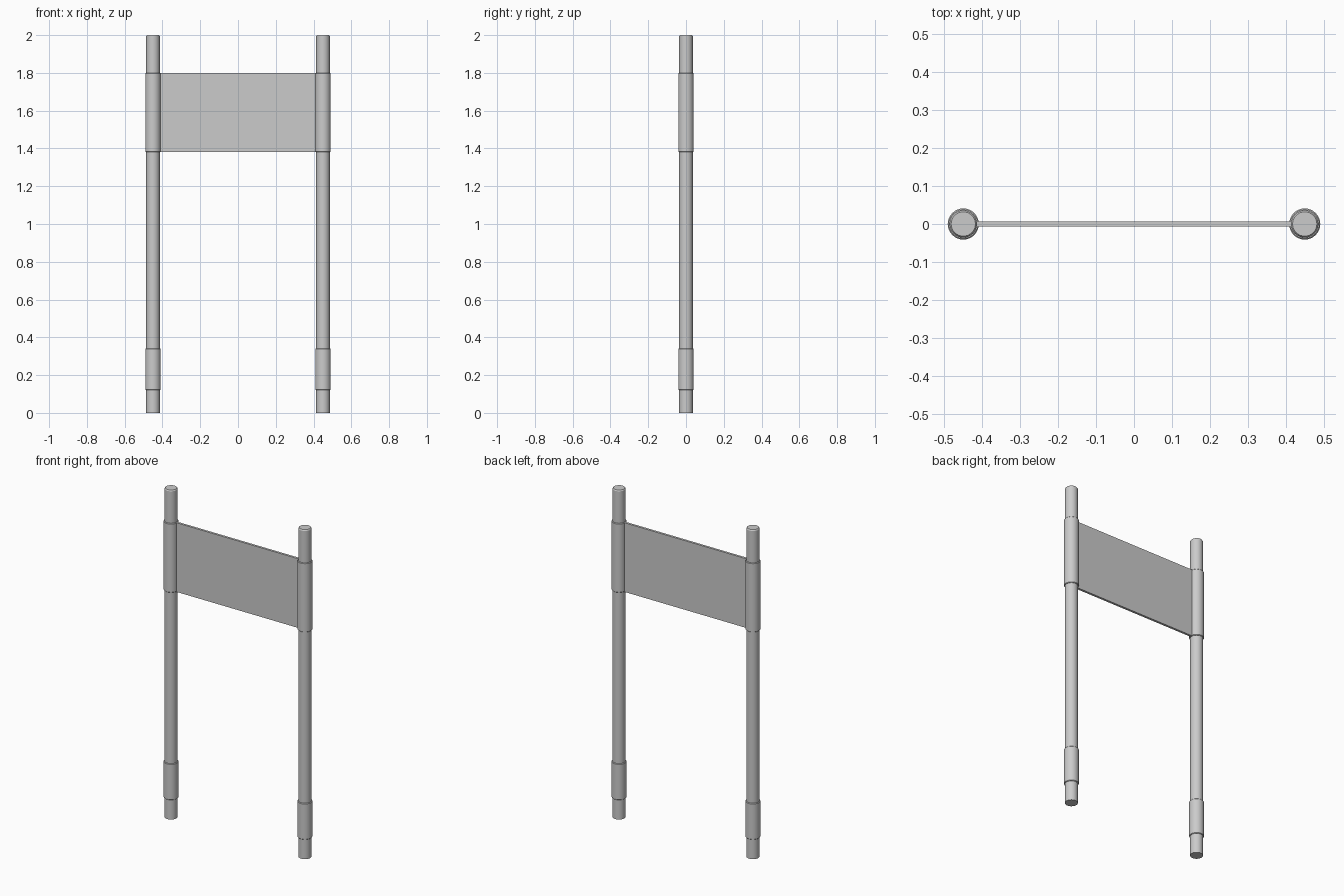
import bpy, bmesh, math

if "Cube" in bpy.data.objects:
    bpy.data.objects.remove(bpy.data.objects["Cube"])

SEGMENTS = 32
POST_X = 0.45


def lathe(name, profile, x):
    """Spin an (r, z) profile round a vertical axis at x and close the ends."""
    bm = bmesh.new()
    rings = []
    for r, z in profile:
        rings.append([bm.verts.new((r * math.cos(2 * math.pi * i / SEGMENTS),
                                    r * math.sin(2 * math.pi * i / SEGMENTS), z))
                      for i in range(SEGMENTS)])
    for low, high in zip(rings, rings[1:]):
        for i in range(SEGMENTS):
            j = (i + 1) % SEGMENTS
            bm.faces.new((low[i], low[j], high[j], high[i]))
    bm.faces.new(rings[0][::-1])
    bm.faces.new(rings[-1])
    mesh = bpy.data.meshes.new(name)
    bm.to_mesh(mesh)
    bm.free()
    obj = bpy.data.objects.new(name, mesh)
    obj.location.x = x
    bpy.context.collection.objects.link(obj)
    bpy.ops.object.select_all(action='DESELECT')
    obj.select_set(True)
    bpy.context.view_layer.objects.active = obj
    bpy.ops.object.shade_smooth_by_angle(angle=math.radians(30))
    return obj


def sleeve(name, z0, z1, x):
    """Collar slightly wider than the post, with chamfered rims."""
    r, c = 0.041, 0.003
    return lathe(name, [(r - c, z0), (r, z0 + c), (r, z1 - c), (r - c, z1)], x)


# Two posts, each with a base collar and a collar holding the panel
for side, x in (("left", -POST_X), ("right", POST_X)):
    lathe(side + "_post", [(0.036, 0), (0.036, 1.994), (0.032, 2.0)], x)
    sleeve(side + "_base_collar", 0.12, 0.34, x)
    sleeve(side + "_panel_collar", 1.38, 1.80, x)

# Flat sign panel between the posts
bpy.ops.mesh.primitive_cube_add(size=1, location=(0, 0, 1.59))
panel = bpy.context.object
panel.name = "sign_panel"
panel.scale = (0.825, 0.014, 0.42)
